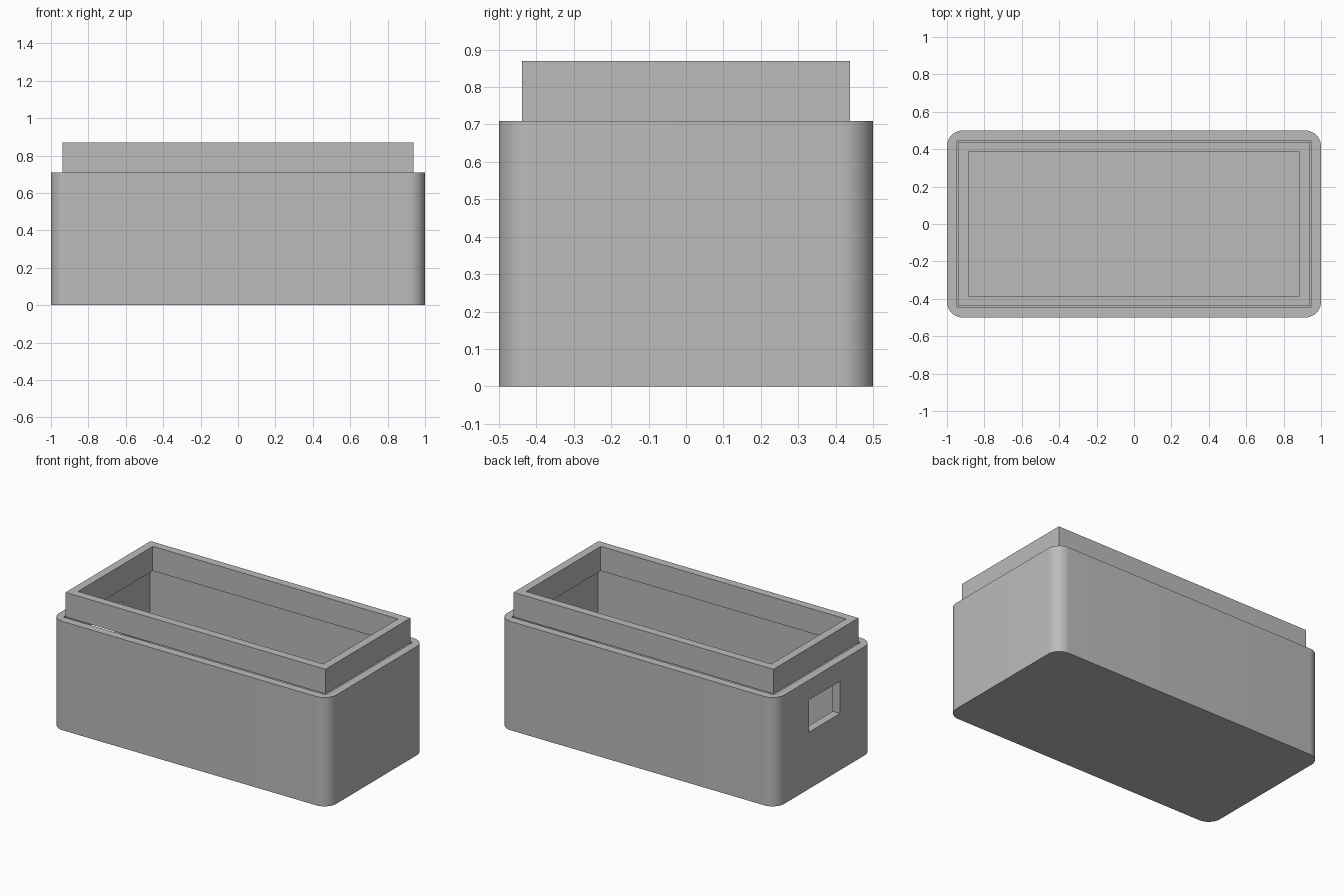
import bpy, bmesh

cube = bpy.data.objects.get("Cube")
if cube:
    bpy.data.objects.remove(cube, do_unlink=True)

WALL = 0.053
BODY_TOP = 0.71
LID_TOP = 0.87

grey = bpy.data.materials.new("plain grey")
grey.use_nodes = True
colour = (0.5, 0.5, 0.5, 1)
grey.diffuse_color = colour
grey.node_tree.nodes["Principled BSDF"].inputs["Base Color"].default_value = colour


def block(name, half_x, y_span, z_span, centre_x=0, radius=0):
    """Box with optionally rounded upright corners."""
    bm = bmesh.new()
    bmesh.ops.create_cube(bm, size=1)
    for v in bm.verts:
        v.co.x = centre_x + v.co.x * 2 * half_x
        v.co.y = y_span[0] if v.co.y < 0 else y_span[1]
        v.co.z = z_span[0] if v.co.z < 0 else z_span[1]
    if radius:
        upright = [e for e in bm.edges
                   if abs(e.verts[0].co.z - e.verts[1].co.z) > 0.01]
        bmesh.ops.bevel(bm, geom=upright, offset=radius, segments=10,
                        profile=0.5, affect='EDGES')
    mesh = bpy.data.meshes.new(name)
    bm.to_mesh(mesh)
    bm.free()
    mesh.materials.append(grey)
    obj = bpy.data.objects.new(name, mesh)
    bpy.context.collection.objects.link(obj)
    return obj


def cut(target, cutter):
    mod = target.modifiers.new(cutter.name, 'BOOLEAN')
    mod.operation = 'DIFFERENCE'
    mod.solver = 'EXACT'
    mod.object = cutter
    bpy.context.view_layer.objects.active = target
    bpy.ops.object.modifier_apply(modifier=mod.name)
    bpy.data.objects.remove(cutter, do_unlink=True)


# Box body: rounded outside, square hollow, opening in the right end
body = block("box_body", 1, (-0.5, 0.5), (0, BODY_TOP), radius=0.085)
inner_y = 0.5 - WALL
cut(body, block("hollow", 1 - WALL, (-inner_y, inner_y), (WALL, 1)))
cut(body, block("end_opening", 0.1, (-0.16, 0.16), (0.37, 0.58), centre_x=-1))

# Lip ring: square frame level with the rim, with a thin gap all round
lip_x, lip_y = 0.938, 0.438
lip = block("lip_ring", lip_x, (-lip_y, lip_y), (BODY_TOP, LID_TOP))
hole_y = lip_y - WALL
cut(lip, block("lip_hole", lip_x - WALL, (-hole_y, hole_y), (0.5, 1)))

# Smooth the rounded corners, keep the rest sharp
bpy.ops.object.select_all(action='DESELECT')
for obj in (body, lip):
    obj.select_set(True)
bpy.context.view_layer.objects.active = body
bpy.ops.object.shade_smooth_by_angle(angle=0.6)
